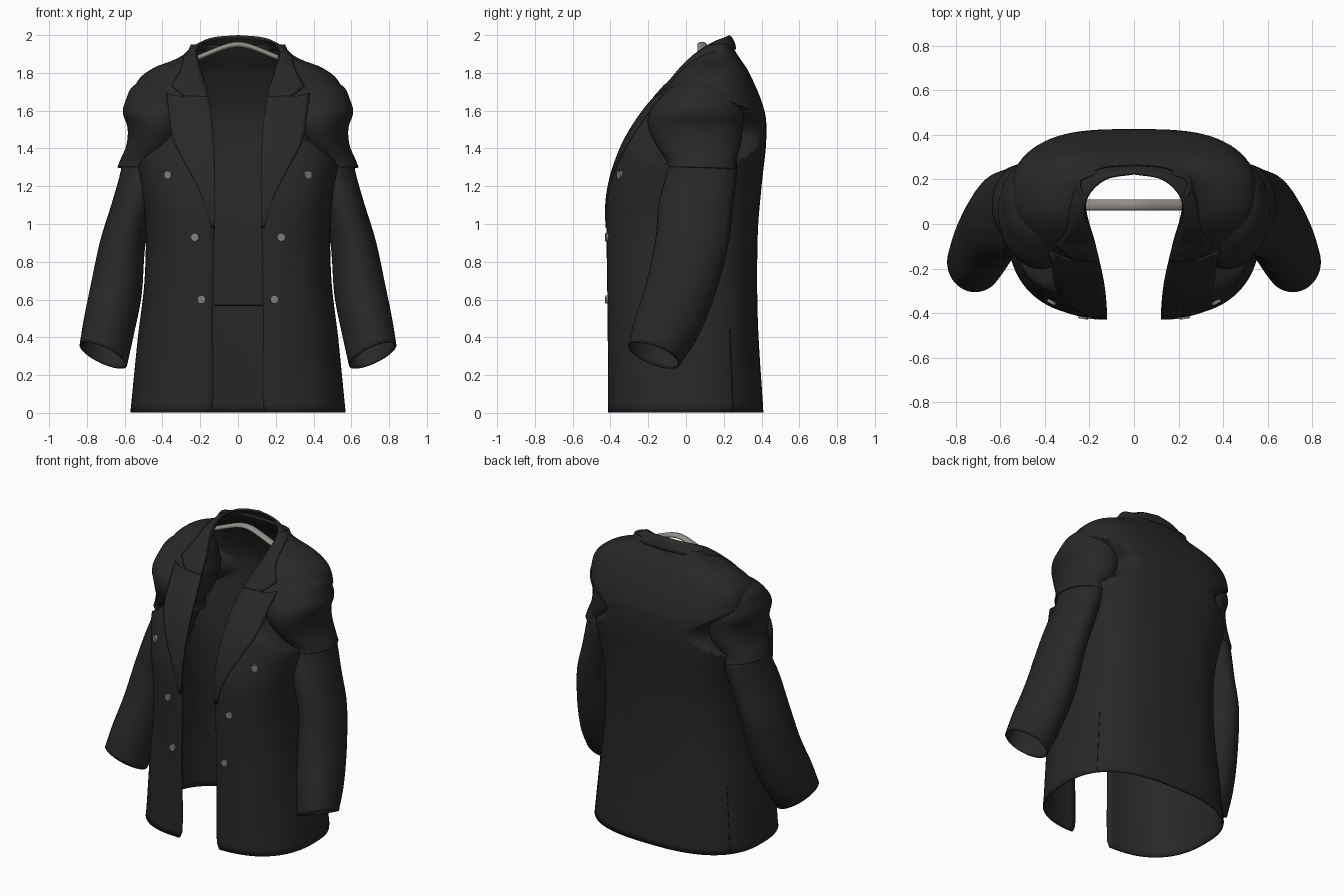
import bpy, math
from mathutils import Vector

if "Cube" in bpy.data.objects:
    bpy.data.objects.remove(bpy.data.objects["Cube"])


def material(name, rgb):
    m = bpy.data.materials.new(name)
    m.diffuse_color = (*rgb, 1)
    m.use_nodes = True
    m.node_tree.nodes["Principled BSDF"].inputs["Base Color"].default_value = m.diffuse_color
    return m


CLOTH = material("charcoal_cloth", (0.021, 0.021, 0.021))
SEAM = material("seam_black", (0.008, 0.008, 0.008))
BUTTON = material("button_grey", (0.22, 0.22, 0.22))
WOOD = material("hanger_grey", (0.29, 0.275, 0.25))


def curve(pts):
    """Smooth interpolation through (position, value) pairs."""
    def slope(i):
        a, b = pts[max(i - 1, 0)], pts[min(i + 1, len(pts) - 1)]
        return (b[1] - a[1]) / (b[0] - a[0])

    def f(t):
        t = min(max(t, pts[0][0]), pts[-1][0])
        i = 0
        while i < len(pts) - 2 and t > pts[i + 1][0]:
            i += 1
        (a, p), (b, q) = pts[i], pts[i + 1]
        h, u = b - a, (t - a) / (b - a)
        return (p * (1 + 2 * u) * (1 - u) ** 2 + q * u * u * (3 - 2 * u)
                + h * slope(i) * u * (1 - u) ** 2 - h * slope(i + 1) * u * u * (1 - u))
    return f


# Body outline by height: half width, front, back, front-edge position, squareness
width = curve([(0, .57), (.4, .53), (.7, .495), (1, .49), (1.2, .515), (1.35, .54), (1.55, .55),
               (1.7, .55), (1.77, .522), (1.83, .44), (1.87, .335), (1.91, .272), (1.95, .25)])
front = curve([(0, -.413), (.5, -.415), (.9, -.42), (1.15, -.415), (1.4, -.34), (1.58, -.235),
               (1.74, -.10), (1.85, .005), (1.91, .075), (1.95, .13)])
back = curve([(0, .41), (.5, .38), (.95, .38), (1.2, .40), (1.45, .425), (1.6, .415),
              (1.8, .335), (1.9, .27), (1.95, .24)])
edge = curve([(0, .15), (.04, .132), (.5, .132), (1, .125), (1.3, .125), (1.55, .138),
              (1.75, .175), (1.9, .215), (1.95, .21)])
square_front = curve([(0, 2.4), (.8, 2.5), (1.3, 2.7), (1.6, 2.5), (1.95, 2.3)])
square_back = curve([(0, 2.6), (.8, 2.8), (1.6, 3.0), (1.85, 2.6), (1.95, 2.3)])


def front_y(x, z):
    n, yc = square_front(z), (front(z) + back(z)) / 2
    s = min(max((x - edge(z)) / (width(z) - edge(z)), 0), 1)
    return yc + (front(z) - yc) * (1 - s ** n) ** (1 / n)


def body_point(u, z):
    """u runs 0 to 1 from the front edge to the middle of the back."""
    w, e, yc = width(z), edge(z), (front(z) + back(z)) / 2
    a, n = math.pi * u, square_front(z) if u <= .5 else square_back(z)
    c, s = abs(math.cos(a)) ** (2 / n), math.sin(a) ** (2 / n) if u < 1 else 0
    if u <= .5:
        p = Vector((e + (w - e) * s, yc + (front(z) - yc) * c, z))
    else:
        p = Vector((w * s, yc + (back(z) - yc) * c, z))
    # Sunken armhole behind the sleeve head
    d = math.hypot((p.y - .05) / .36, (z - 1.485) / .185)
    if d < 1 and p.x > .27:
        k = .33 * min(1, (1 - d) * 6) * min(1, (p.x - .27) * 10)
        p.x += (.25 - p.x) * k
        p.y += (.05 - p.y) * k
    return p


def finish(ob, mat, thick=0, mirror=True):
    ob.data.materials.append(mat)
    if mirror:
        m = ob.modifiers.new("mirror", 'MIRROR')
        m.use_clip = True
        m.merge_threshold = .0005
    if thick:
        s = ob.modifiers.new("thickness", 'SOLIDIFY')
        s.thickness, s.offset = thick, -1
    bpy.context.view_layer.objects.active = ob
    ob.select_set(True)
    bpy.ops.object.shade_smooth_by_angle(angle=math.radians(40))
    ob.select_set(False)
    return ob


def sheet(name, rows, mat, thick=0, closed=False):
    """Skin a list of point rows with quads."""
    n = len(rows[0])
    verts = [tuple(p) for r in rows for p in r]
    faces = [(i * n + j, i * n + (j + 1) % n, (i + 1) * n + (j + 1) % n, (i + 1) * n + j)
             for i in range(len(rows) - 1) for j in range(n if closed else n - 1)]
    me = bpy.data.meshes.new(name)
    me.from_pydata(verts, [], faces)
    ob = bpy.data.objects.new(name, me)
    bpy.context.collection.objects.link(ob)
    return finish(ob, mat, thick)


# Jacket body
heights = [.003 + 1.2 * i / 30 for i in range(30)] + [1.203 + .747 * i / 60 for i in range(61)]
sheet("jacket_body", [[body_point(j / 56, z) for j in range(57)] for z in heights], CLOTH, .012)


def ring_tube(name, rings, thick):
    """Rings hold z, centre x, centre y, radius x, radius y, tilt."""
    tracks = [curve([(i, r[k]) for i, r in enumerate(rings)]) for k in range(6)]
    rows = []
    for i in range((len(rings) - 1) * 6 + 1):
        z, cx, cy, rx, ry, tilt = (t(i / 6) for t in tracks)
        row = []
        for j in range(40):
            a = -math.tau * j / 40
            dx, dy = rx * math.cos(a), ry * math.sin(a)
            row.append((cx + dx, cy + dy, z + tilt * (.38 * dx - .32 * dy)))
        rows.append(row)
    return sheet(name, rows, CLOTH, thick, closed=True)


# Lower sleeves and puffed sleeve heads
ring_tube("sleeve", [(1.34, .485, .085, .125, .18, 0), (1.25, .51, .08, .118, .188, 0),
                     (1.1, .555, .052, .115, .197, .1), (.9, .61, .03, .12, .193, .2),
                     (.65, .645, -.03, .135, .183, .5), (.45, .685, -.105, .132, .168, .85),
                     (.305, .713, -.17, .126, .136, 1.1)], .01)
ring_tube("sleeve_head", [(1.79, .38, .10, .06, .07, 0), (1.73, .41, .09, .145, .16, 0),
                          (1.66, .42, .07, .172, .215, 0), (1.59, .42, .055, .19, .25, 0),
                          (1.51, .42, .05, .165, .25, 0), (1.42, .44, .065, .15, .225, 0),
                          (1.34, .485, .08, .138, .187, 0), (1.295, .49, .085, .148, .188, .1)], .008)

# Lapels lying on the chest, peaked above the notch
lapel = [(.98, .14), (1.1, .172), (1.2, .215), (1.32, .28), (1.42, .335), (1.5, .358),
         (1.58, .367), (1.662, .38), (1.667, .335), (1.672, .287), (1.72, .285)]
rows = []
for (z0, x0), (z1, x1) in zip(lapel, lapel[1:]):
    for k in range(3):
        z, xo = z0 + (z1 - z0) * k / 3, x0 + (x1 - x0) * k / 3
        lift = .004 + .008 * min(1, (z - .98) / .3)
        row = []
        for j in range(11):
            x = edge(z) - .003 + (xo - edge(z) + .003) * j / 10
            zz = z + .33 * max(0, x - .287) * min(max((z - 1.5) / .15, 0), 1)
            row.append((x, front_y(x, zz) - lift, zz))
        rows.append(row)
sheet("lapel", rows, CLOTH, .012)

# Collar wrapping the neck: inner top edge and outer fallen edge
inner = [(.175, front(1.75) - .008, 1.75),
         (.212, .005, 1.865), (.222, .07, 1.92), (.195, .145, 1.965), (.12, .208, 1.99), (0, .23, 2.0)]
outer = [(.352, front_y(.352, 1.735) - .013, 1.735),
         (.302, front_y(.302, 1.825) - .016, 1.825), (.285, .085, 1.895), (.25, .185, 1.92),
         (.15, .25, 1.925), (0, .266, 1.925)]
ci = [curve([(i, p[k]) for i, p in enumerate(inner)]) for k in range(3)]
co = [curve([(i, p[k]) for i, p in enumerate(outer)]) for k in range(3)]
rows = []
for i in range(5):    # flat front leaf rising from the notch
    t = i / 5
    z0, z1 = 1.675 + .075 * t, 1.68 + .055 * t
    x0, x1 = edge(z0) - .003, .287 + .065 * t
    rows.append([])
    for s in (0, .2, .4, .6, .8, 1):
        x, z = x0 + (x1 - x0) * s, z0 + (z1 - z0) * s
        rows[-1].append((x, front_y(x, z) - .0135, z))
for i in range(31):
    t = i / 30
    a, b = Vector([f(i / 6) for f in ci]), Vector([f(i / 6) for f in co])
    bulge = Vector((.6 * t * (1 - t), t - .5, .7)) * (.004 + .008 * t)
    rows.append([a.lerp(b, s) + bulge * 4 * s * (1 - s) for s in (0, .2, .4, .6, .8, 1)])
sheet("collar", rows, CLOTH, .012)

# Back vent slits
rows = []
for i in range(24):
    z = .01 + .43 * i / 23
    rows.append([body_point(u, z) + Vector((.002, .004, 0)) for u in (.6735, .6755)])
sheet("vent_slit", rows, SEAM, .004)

# Lining seam inside the back
rows = [[(x, body_point(.95, z).y - .016, z) for x in (.14, .07, 0)] for z in (.566, .57)]
sheet("lining_seam", rows, SEAM, .003)

# Buttons, two columns of three
for x, z in ((.37, 1.26), (.228, .93), (.193, .6)):
    for side in (-1, 1):
        normal = Vector((front_y(x + .01, z) - front_y(x - .01, z), -.02, 0)).normalized()
        normal.x *= side
        bpy.ops.mesh.primitive_cylinder_add(vertices=16, radius=.022, depth=.016,
                                            location=(side * x, front_y(x, z) - .004, z))
        b = bpy.context.object
        b.name = "button"
        b.rotation_euler = normal.to_track_quat('Z', 'Y').to_euler()
        finish(b, BUTTON, mirror=False)

# Bent hanger bar across the neck
height = curve([(0, 1.95), (.05, 1.943), (.12, 1.918), (.24, 1.868)])
rows = [[(x, .085 + .025 * math.cos(a), height(x) + .015 * math.sin(a))
         for a in (math.tau * j / 16 for j in range(16))] for x in (.23, .2, .16, .12, .08, .05, .025, 0)]
sheet("hanger_bar", rows, WOOD, closed=True)
